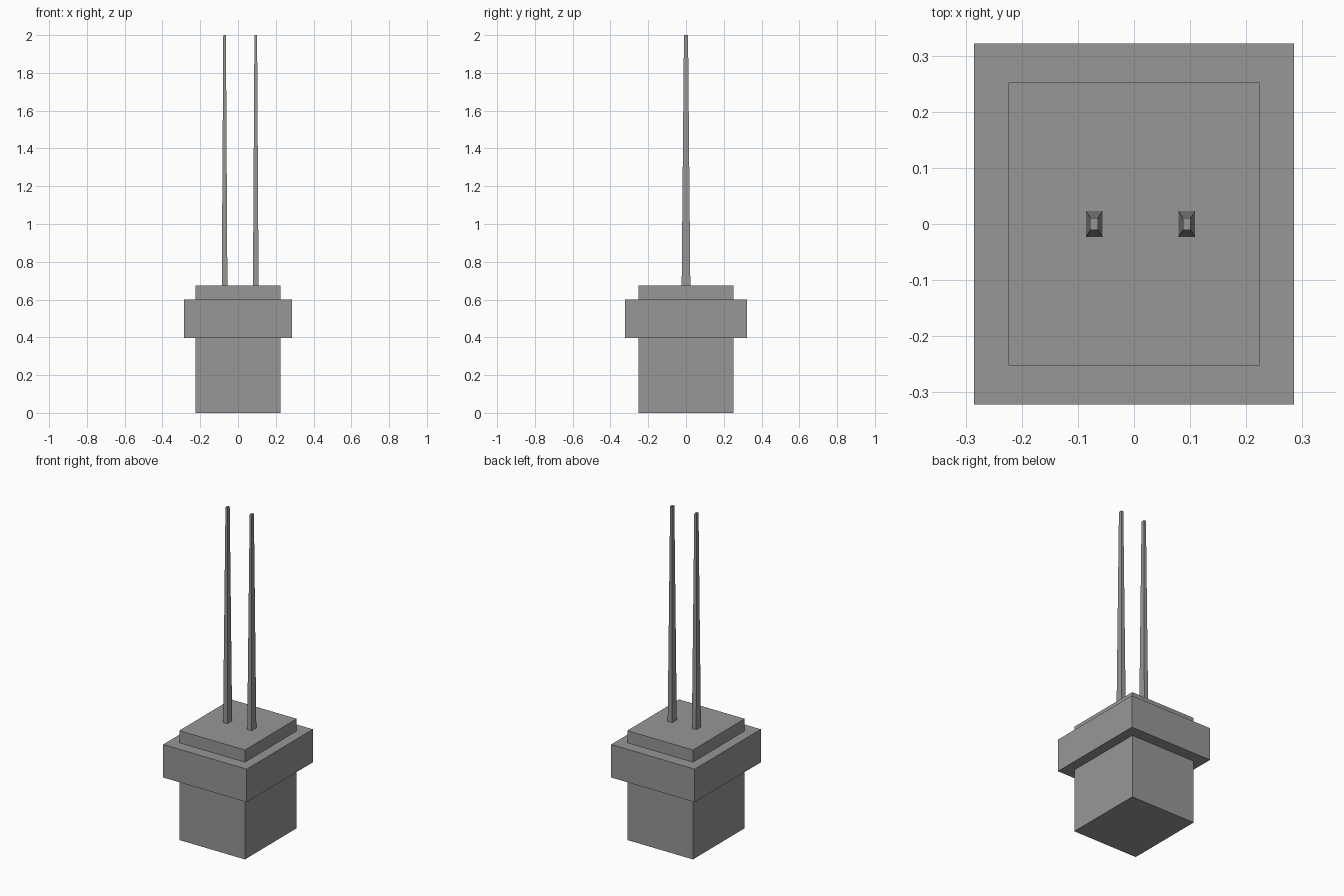
import bpy
import bmesh
from mathutils import Vector

cube = bpy.data.objects.get("Cube")
if cube:
    bpy.data.objects.remove(cube, do_unlink=True)

# Single grey material
grey = bpy.data.materials.new("grey")
grey.use_nodes = True
colour = (0.31, 0.31, 0.31, 1)
grey.diffuse_color = colour
grey.node_tree.nodes["Principled BSDF"].inputs["Base Color"].default_value = colour


def block(name, x, half_x, half_y, bottom, top, taper=1.0):
    """Box whose top face is scaled by taper."""
    bm = bmesh.new()
    bmesh.ops.create_cube(bm, size=2)
    for v in bm.verts:
        upper = v.co.z > 0
        s = taper if upper else 1.0
        v.co = Vector((v.co.x * half_x * s, v.co.y * half_y * s,
                       top if upper else bottom))
    mesh = bpy.data.meshes.new(name)
    bm.to_mesh(mesh)
    bm.free()
    mesh.materials.append(grey)
    obj = bpy.data.objects.new(name, mesh)
    obj.location.x = x
    bpy.context.collection.objects.link(obj)
    return obj


# Body and the wider band around it
block("body", 0, 0.224, 0.252, 0, 0.675)
block("collar", 0, 0.285, 0.322, 0.396, 0.6)

# Tapered rods standing on the body
for name, x in (("right_rod", -0.071), ("left_rod", 0.094)):
    block(name, x, 0.015, 0.023, 0.67, 2.0, taper=0.47)
